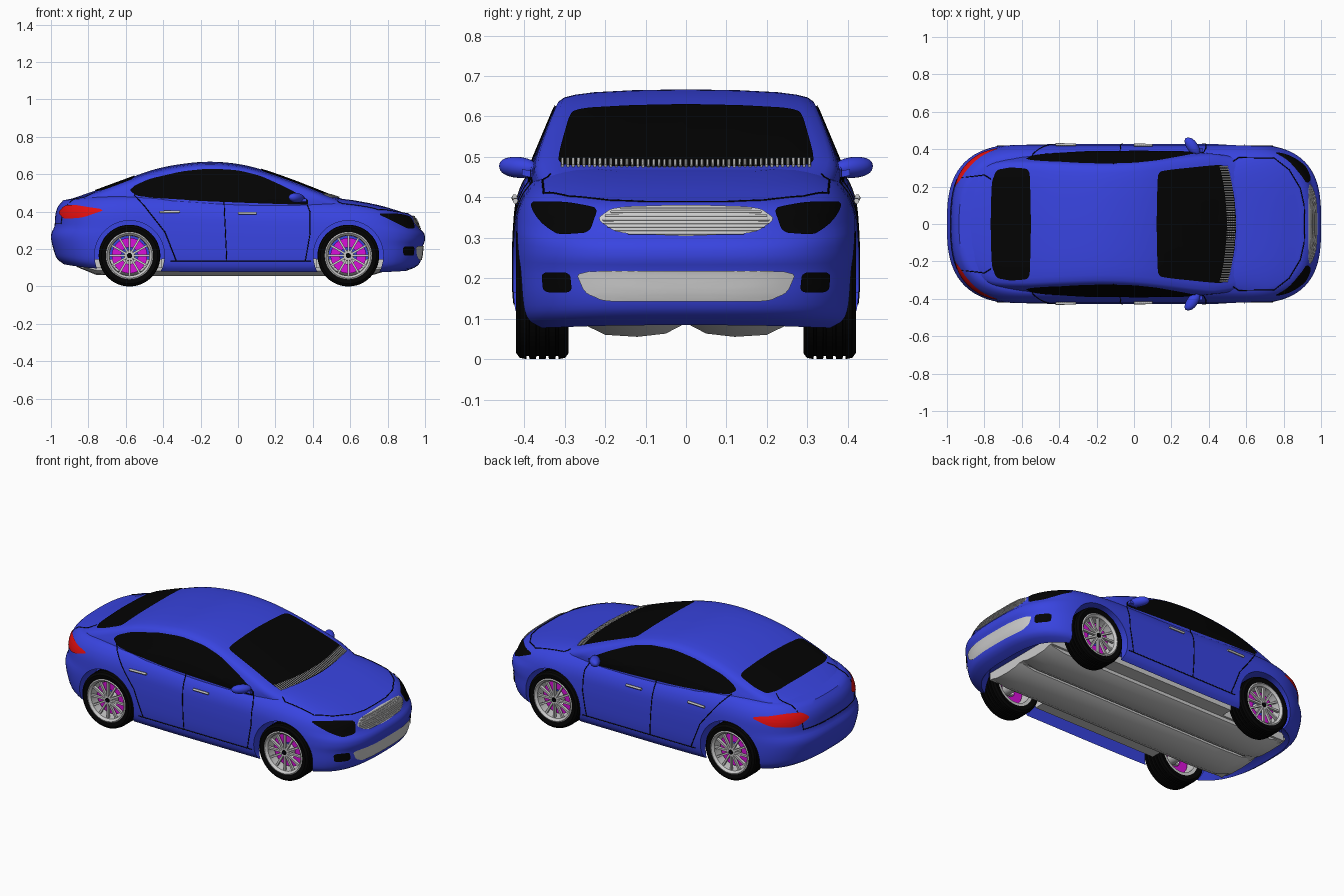
import bpy, bmesh
from math import sin, cos, pi, radians, hypot, sqrt
from mathutils import Vector, Matrix
from mathutils.bvhtree import BVHTree

if "Cube" in bpy.data.objects:
    bpy.data.objects.remove(bpy.data.objects["Cube"])


def material(name, col):
    m = bpy.data.materials.new(name)
    m.diffuse_color = (*col, 1)
    m.use_nodes = True
    m.node_tree.nodes["Principled BSDF"].inputs["Base Color"].default_value = m.diffuse_color
    return m


BLUE = material("paint", (0.04, 0.058, 0.75))
BLACK = material("black", (0.001, 0.001, 0.001))
RED = material("red", (0.8, 0.005, 0.005))
PINK = material("magenta", (0.7, 0.005, 0.7))


def smooth(o, angle=35):
    bpy.ops.object.select_all(action='DESELECT')
    o.select_set(True)
    bpy.context.view_layer.objects.active = o
    bpy.ops.object.shade_smooth_by_angle(angle=radians(angle))


def make(name, verts, faces, mat=None):
    me = bpy.data.meshes.new(name)
    me.from_pydata([tuple(v) for v in verts], [], faces)
    bm = bmesh.new()
    bm.from_mesh(me)
    bmesh.ops.recalc_face_normals(bm, faces=bm.faces)
    bm.to_mesh(me)
    bm.free()
    o = bpy.data.objects.new(name, me)
    bpy.context.collection.objects.link(o)
    if mat:
        me.materials.append(mat)
    smooth(o)
    return o


def loft(name, secs, mat=None, wrap=False):
    """Skin closed sections; cap the ends unless the loft wraps round."""
    n, m = len(secs[0]), len(secs)
    faces = [(i * n + j, i * n + (j + 1) % n, (i + 1) % m * n + (j + 1) % n, (i + 1) % m * n + j)
             for i in range(m if wrap else m - 1) for j in range(n)]
    if not wrap:
        faces += [tuple(range(n)), tuple(range((m - 1) * n, m * n))]
    return make(name, [v for s in secs for v in s], faces, mat)


def lathe(name, prof, c, mat=None, n=48):
    secs = [[(c[0] + r * cos(2 * pi * i / n), c[1] + y, c[2] + r * sin(2 * pi * i / n))
             for r, y in prof] for i in range(n)]
    return loft(name, secs, mat, wrap=True)


def table(*t):
    """Smooth curve through (x, y) pairs."""
    def slope(i):
        a, b = t[max(i - 1, 0)], t[min(i + 1, len(t) - 1)]
        return (b[1] - a[1]) / (b[0] - a[0])

    def f(x):
        if x <= t[0][0]:
            return t[0][1]
        if x >= t[-1][0]:
            return t[-1][1]
        i = max(k for k in range(len(t) - 1) if t[k][0] <= x)
        h = t[i + 1][0] - t[i][0]
        s = (x - t[i][0]) / h
        return (t[i][1] * (1 + 2 * s) * (1 - s) ** 2 + t[i + 1][1] * s * s * (3 - 2 * s)
                + h * slope(i) * s * (1 - s) ** 2 - h * slope(i + 1) * s * s * (1 - s))
    return f


# Lower body: rounded plan outlines stacked from sill to shoulder, then hood and boot deck
z_sill = table((-1, .13), (-.8, .10), (-.4, .08), (.4, .078), (.8, .078), (1, .092))
z_shoulder = table((-1, .455), (-.8, .47), (-.5, .472), (0, .45), (.4, .44), (.7, .42), (.9, .39), (1, .375))
z_deck = table((-1, .455), (-.93, .475), (-.85, .495), (-.75, .505), (0, .49), (.5, .477), (.6, .467),
               (.8, .435), (.9, .405), (1, .375))
tail = table((0, .93), (.06, .965), (.2, .985), (.4, 1), (.5, .995), (.58, .982), (.8, .975), (.92, .96), (1, .935))
nose = table((0, .90), (.06, .955), (.2, .98), (.45, .99), (.55, 1), (.68, .995), (.76, .972), (.9, .955),
             (.96, .94), (1, .915))
width = table((0, .395), (.06, .415), (.2, .426), (.45, .428), (.65, .425), (.8, .418), (.92, .40), (1, .375))


def plan_point(x, y):
    """Push a direction out to the plan outline: straight sides, rounded ends."""
    n, lo, hi = 3 if x > 0 else 2.8, 0, 1
    for _ in range(30):
        t = (lo + hi) / 2
        if (max(abs(x * t) - .55, 0) / .45) ** n + abs(y * t) ** n < 1:
            lo = t
        else:
            hi = t
    return x * lo, y * lo


square = ([(-1 + i / 28, -1) for i in range(56)] + [(1, -1 + i / 14) for i in range(28)]
          + [(1 - i / 28, 1) for i in range(56)] + [(-1, 1 - i / 14) for i in range(28)])
plan = [plan_point(x, y) for x, y in square]


def outline(v, k=1):
    return [(k * x * (nose(v) if x > 0 else tail(v)), k * y * width(v)) for x, y in plan]


rings = [[(x, y, .145) for x, y in outline(0, k)] for k in (.3, .6, .95)]
for i in range(25):
    v = i / 24
    rings.append([(x, y, z_sill(x) + (z_shoulder(x) - z_sill(x)) * v) for x, y in outline(v)])
for k in (.975, .95, .91, .87, .82, .76, .68, .55, .4, .25):
    rings.append([(x, y, z_shoulder(x) + (z_deck(x) - z_shoulder(x)) * (1 - k ** 6)) for x, y in outline(1, k)])
body = loft("lower_body", rings, BLUE)

# Cabin: cross-sections along the car
z_roof = table((-.9, .465), (-.82, .493), (-.75, .517), (-.6, .572), (-.45, .625), (-.3, .655), (-.15, .667),
               (0, .655), (.12, .627), (.3, .565), (.5, .487), (.56, .468), (.62, .45))
w_cabin = table((-.9, .26), (-.75, .33), (-.5, .373), (-.2, .386), (.3, .384), (.5, .365), (.62, .335))
secs = []
for i in range(57):
    x = -.9 + 1.52 * i / 56
    zt, wb = z_roof(x), w_cabin(x)
    top = zt - .045
    half = [(wb - .42 * max(z - .47, 0), z) for z in [.385 + (top - .385) * j / 6 for j in range(7)]]
    we = half[-1][0]
    half += [(we - .008, zt - .03), (we - .022, zt - .02), (we - .05, zt - .013), (.7 * we, zt - .007),
             (.4 * we, zt - .002)]
    secs.append([(x, y, z) for y, z in half] + [(x, 0, zt)] + [(x, -y, z) for y, z in reversed(half)])
cabin = loft("cabin", secs, BLUE)

# Surface lookup so that windows, lights and seams follow the bodywork
vs, fs = [], []
for o in (body, cabin):
    fs += [[i + len(vs) for i in p.vertices] for p in o.data.polygons]
    vs += [v.co.copy() for v in o.data.vertices]
tree = BVHTree.FromPolygons(vs, fs)
TOP, FRONT, SIDE = None, 0, -90


def project(h, v, view, off):
    if view is None:
        o, d = Vector((h, v, 2)), Vector((0, 0, -1))
    else:
        a = radians(view)
        d = Vector((-cos(a), -sin(a), 0))
        o = Vector((-sin(a) * h, cos(a) * h, v)) - d * 3
    co, n, _, _ = tree.ray_cast(o, d)
    if co is None:
        co, n, _, _ = tree.find_nearest(o + d * 2.1)
    return co + n * (off if n.dot(d) < 0 else -off)


def dense(pts, step, closed):
    out = []
    for a, b in zip(pts, pts[1:] + pts[:1] if closed else pts[1:]):
        n = int(hypot(b[0] - a[0], b[1] - a[1]) / step) + 1
        out += [(a[0] + (b[0] - a[0]) * i / n, a[1] + (b[1] - a[1]) * i / n) for i in range(n)]
    return out if closed else out + [pts[-1]]


def flip(v):
    return Vector((v[0], -v[1], v[2]))


def panel(name, pts, view, mat=None, mirror=False, off=.004, rows=10):
    """Rounded patch laid on the bodywork."""
    for _ in range(2):
        pts = [(a[0] * q + b[0] * (1 - q), a[1] * q + b[1] * (1 - q))
               for a, b in zip(pts, pts[1:] + pts[:1]) for q in (.85, .15)]
    pts = dense(pts, .025, True)
    n = len(pts)
    cx = (min(p[0] for p in pts) + max(p[0] for p in pts)) / 2
    cy = (min(p[1] for p in pts) + max(p[1] for p in pts)) / 2
    verts = [project(cx, cy, view, off)]
    for r in range(1, rows + 1):
        verts += [project(cx + (x - cx) * r / rows, cy + (y - cy) * r / rows, view, off) for x, y in pts]
    faces = [(0, 1 + j, 1 + (j + 1) % n) for j in range(n)]
    faces += [(1 + r * n + j, 1 + r * n + (j + 1) % n, 1 + r * n + n + (j + 1) % n, 1 + r * n + n + j)
              for r in range(rows - 1) for j in range(n)]
    make(name, verts, faces, mat)
    if mirror:
        make(name + "_mirrored", [flip(v) for v in verts], [f[::-1] for f in faces], mat)


def tube(name, paths, view, mat=None, mirror=False, r=.0026, off=0.0):
    """Thin round strips that follow the bodywork."""
    cu = bpy.data.curves.new(name, 'CURVE')
    cu.dimensions, cu.bevel_depth, cu.bevel_resolution, cu.use_fill_caps = '3D', r, 1, True
    for path in paths:
        line = [project(x, y, view, off) for x, y in dense(path, .012, False)]
        for pts in [line, [flip(p) for p in line]][:2 if mirror else 1]:
            s = cu.splines.new('POLY')
            s.points.add(len(pts) - 1)
            for sp, p in zip(s.points, pts):
                sp.co = (*p, 1)
    if mat:
        cu.materials.append(mat)
    bpy.context.collection.objects.link(bpy.data.objects.new(name, cu))


def both(half, axis):
    return half + [(x, -y) if axis else (-x, y) for x, y in reversed(half)]


# Glass
panel("windscreen", both([(.12, .02), (.125, .26), (.145, .285), (.46, .318), (.50, .30), (.535, .15), (.545, .02)], 1),
      TOP, BLACK, rows=14)
panel("rear_window", both([(-.55, .02), (-.555, .27), (-.57, .295), (-.66, .302), (-.735, .288), (-.76, .22),
                           (-.765, .02)], 1), TOP, BLACK)
panel("side_window", [(-.58, .512), (-.55, .54), (-.47, .575), (-.3, .614), (-.15, .629), (0, .62), (.12, .59),
                      (.25, .532), (.375, .465), (.375, .436), (.1, .445), (-.2, .457), (-.45, .473), (-.54, .483)],
      SIDE, BLACK, True)
tube("cowl_slats", [[(.455 + .04 * (1 - (y / .31) ** 2), y), (.50 + .04 * (1 - (y / .31) ** 2), y)]
                    for y in [-.305 + .61 * i / 46 for i in range(47)]], TOP, r=.004, off=.003)

# Lights and grilles
panel("headlight", [(.50, .31), (.50, .372), (.40, .386), (.25, .388), (.35, .335), (.42, .305)], -45, BLACK, True)
panel("tail_light", [(-.54, .395), (-.49, .43), (-.40, .436), (-.21, .41), (-.32, .368), (-.46, .36)], 225, RED, True)
panel("fog_light", [(.28, .165), (.285, .215), (.355, .215), (.35, .165)], FRONT, BLACK, True)
panel("upper_grille", both([(.03, .302), (.17, .31), (.22, .345), (.18, .373), (.03, .378)], 0), FRONT)
tube("grille_slats", [[(-w, z), (w, z)] for z in [.309 + .0088 * i for i in range(8)]
                      for w in [.205 * sqrt(1 - ((z - .342) / .046) ** 2)]], FRONT, r=.0032, off=.004)
panel("lower_grille", both([(.03, .143), (.2, .143), (.25, .165), (.272, .218), (.03, .218)], 0), FRONT)

# Panel seams
tube("door_seams", [[(.365, .45), (.385, .40), (.385, .28), (.36, .135)],
                    [(-.11, .625), (-.075, .46), (-.06, .137)],
                    [(-.555, .49), (-.5, .43), (-.39, .29), (-.33, .137)],
                    [(-.36, .137), (.39, .137)]], SIDE, BLACK, True)
tube("hood_seam", [[(.53, .335), (.56, .355), (.75, .352), (.83, .29), (.89, .19), (.91, .1), (.912, 0)]],
     TOP, BLACK, True)
tube("boot_seam", [[(-.765, .24), (-.80, .262), (-.90, .25)]], TOP, BLACK, True)
tube("boot_lower_seam", [[(-.25, .44), (-.24, .335), (.24, .335), (.25, .44)]], 180, BLACK)

# Door handles
tube("door_handles", [[(-.42, .396), (-.31, .398)], [(0, .389), (.10, .388)]], SIDE, None, True, r=.007, off=.009)

# Wheel arches
AXLES = ((.59, "front"), (-.58, "rear"))
for x, _ in AXLES:
    for s in (-1, 1):
        cutter = lathe("arch_cutter", [(.001, -.17), (.187, -.17), (.187, .17), (.001, .17)], (x, s * .44, .165), n=64)
        cutter.hide_render = True
        mod = body.modifiers.new("arch", 'BOOLEAN')
        mod.operation, mod.solver, mod.object = 'DIFFERENCE', 'EXACT', cutter
        bpy.context.view_layer.objects.active = body
        bpy.ops.object.modifier_apply(modifier=mod.name)
        bpy.data.objects.remove(cutter)
smooth(body)

# Wheels
tread = [(r, y + d) for y in (-.036, -.012, .012, .036) for r, d in ((.165, -.004), (.158, -.003), (.158, .003), (.165, .004))]
tyre = [(.12, -.055), (.13, -.063), (.15, -.065), (.162, -.056)] + tread + [(.162, .056), (.15, .065), (.13, .063), (.12, .055)]
for x, end in AXLES:
    for s, side in ((-1, "right"), (1, "left")):
        c, tag = (x, s * .355, .165), f"{end}_{side}_"
        lathe(tag + "tyre", tyre, c, BLACK)
        lathe(tag + "rim", [(.128, .06 * s), (.12, .064 * s), (.108, .052 * s), (.105, -.055 * s), (.126, -.058 * s)], c)
        lathe(tag + "brake_disc", [(.045, .012 * s), (.095, .012 * s), (.095, 0), (.045, 0)], c, PINK)
        lathe(tag + "hub", [(.001, -.05 * s), (.03, -.05 * s), (.03, .04 * s), (.024, .05 * s), (.001, .05 * s)], c)
        lathe(tag + "hub_cap", [(.001, .04 * s), (.015, .04 * s), (.013, .054 * s), (.001, .054 * s)], c, BLACK, 24)
        me = bpy.data.meshes.new(tag + "spokes")
        bm = bmesh.new()
        for i in range(12):
            bmesh.ops.create_cube(bm, size=1, matrix=Matrix.Translation((c[0], c[1] + s * .043, c[2]))
                                  @ Matrix.Rotation(i * pi / 6, 4, 'Y') @ Matrix.Translation((.068, 0, 0))
                                  @ Matrix.Diagonal((.095, .016, .011, 1)))
        bm.to_mesh(me)
        bm.free()
        bpy.context.collection.objects.link(bpy.data.objects.new(tag + "spokes", me))

# Door mirrors: rounded shell, swept back, on a short arm
for s, side in ((-1, "right"), (1, "left")):
    shell = []
    for i in range(13):
        t = -cos(pi * (i + .15) / 12.3)
        r = sqrt(max(1 - t * t, .001)) ** .8
        shell.append([(.312 + .034 * r * cos(a) - .022 * t, s * (.415 + .047 * t), .474 + .003 * t + .026 * r * sin(a))
                      for a in [2 * pi * j / 24 for j in range(24)]])
    loft(side + "_mirror", shell, BLUE)
    loft(side + "_mirror_arm", [[(.335 + dx, s * y, z + dz) for dx, dz in ((-.03, -.008), (.03, -.008), (.03, .008),
                                (-.03, .008))] for y, z in ((.36, .452), (.405, .462))], BLUE)

# Underbody: floor and two long rails
for name, x0, x1, w in (("floor", -.84, .80, .26), ("centre_floor", -.41, .42, .33)):
    loft(name, [[(x, -w, .10), (x, w, .10), (x, w, .15), (x, -w, .15)] for x in (x0, x1)])
rail = [(.008, .085), (.05, .063), (.12, .055), (.2, .06), (.245, .082), (.25, .13), (.008, .13)]
for s, side in ((-1, "right"), (1, "left")):
    loft(side + "_underbody_rail", [[(x, s * y, .13 - (.13 - z) * k) for y, z in rail]
                                    for x, k in ((-.86, .35), (-.76, .9), (-.6, 1), (.7, 1), (.8, .6))])
